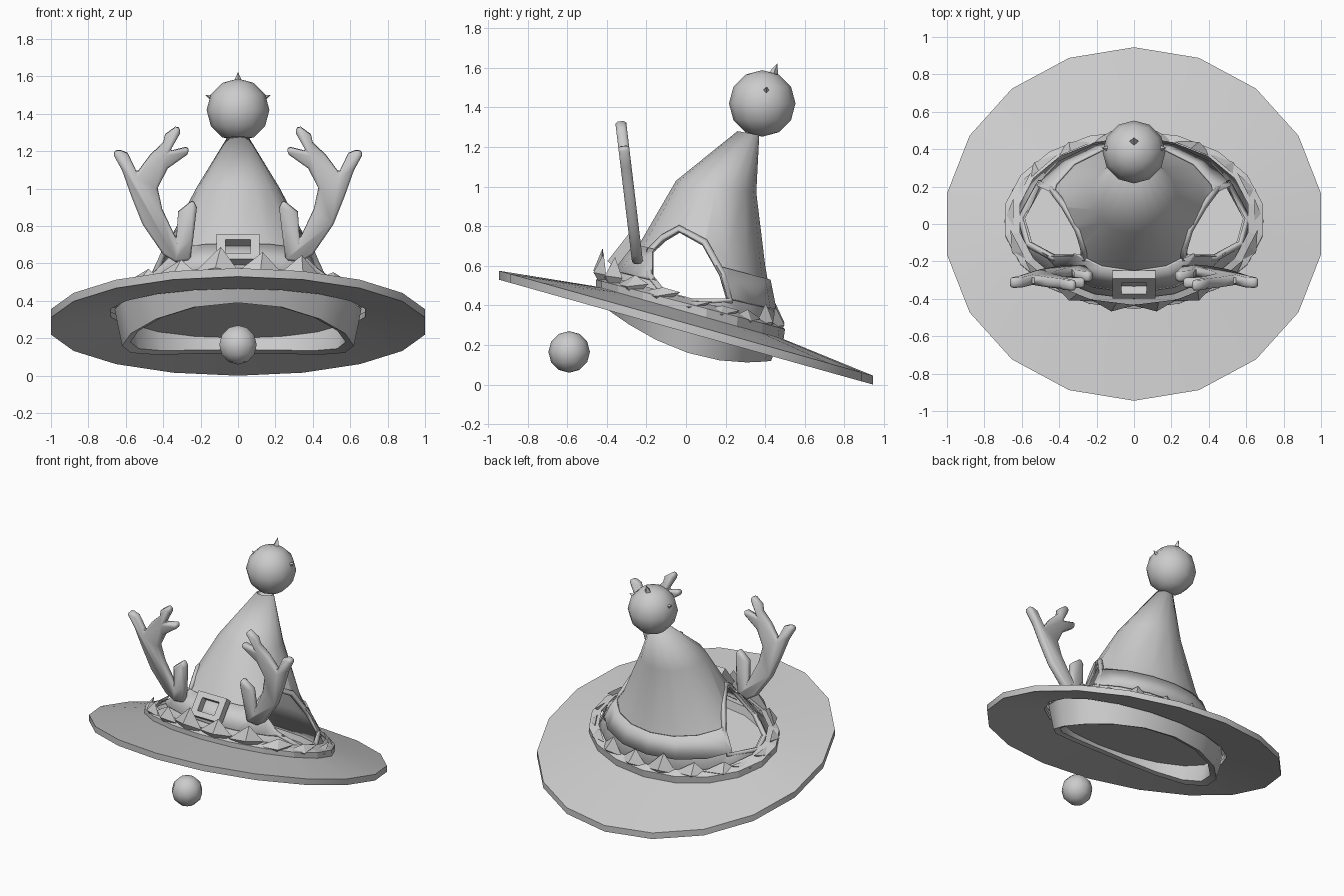
import bpy, bmesh
from math import sin, cos, pi, radians
from mathutils import Vector

if "Cube" in bpy.data.objects:
    bpy.data.objects.remove(bpy.data.objects["Cube"])


def finish(name, bm, smooth=35, recalc=True):
    if recalc:
        bmesh.ops.recalc_face_normals(bm, faces=bm.faces)
    me = bpy.data.meshes.new(name)
    bm.to_mesh(me)
    bm.free()
    ob = bpy.data.objects.new(name, me)
    bpy.context.collection.objects.link(ob)
    activate(ob)
    if smooth:
        bpy.ops.object.shade_smooth_by_angle(angle=radians(smooth))
    return ob


def activate(ob):
    bpy.ops.object.select_all(action='DESELECT')
    bpy.context.view_layer.objects.active = ob
    ob.select_set(True)


def oval(front, back, rx, n=16, dip=0.0):
    """Tilted oval through a front and a back (y, z) point."""
    yc, ry = (front[0] + back[0]) / 2, (back[0] - front[0]) / 2
    zc, rz = (front[1] + back[1]) / 2, (front[1] - back[1]) / 2
    ang = [2 * pi * i / n for i in range(n)]
    return [Vector((rx * sin(a), yc - ry * cos(a), zc + rz * cos(a) - dip * sin(a) ** 2)) for a in ang]


def loft(name, rings, closed=False, smooth=35):
    bm = bmesh.new()
    vs = [[bm.verts.new(p) for p in r] for r in rings]
    n = len(vs[0])
    for k in range(len(vs) if closed else len(vs) - 1):
        a, b = vs[k], vs[(k + 1) % len(vs)]
        for i in range(n):
            j = (i + 1) % n
            bm.faces.new((a[i], a[j], b[j], b[i]))
    return finish(name, bm, smooth)


def apply_mod(ob, kind, **kw):
    m = ob.modifiers.new(kind.title(), kind)
    for k, v in kw.items():
        setattr(m, k, v)
    activate(ob)
    bpy.ops.object.modifier_apply(modifier=m.name)


# Tilted brim, rising slightly towards the head opening
loft("brim", [oval((-.945, .575), (.945, .045), 1.015, 18),
              oval((-.45, .495), (.48, .235), .69, 18),
              oval((-.45, .465), (.48, .205), .69, 18),
              oval((-.945, .53), (.945, 0), 1.015, 18)], closed=True)

# Bent conical crown
crown = loft("crown", [oval((-.45, .49), (.48, .22), .65),
                       oval((-.33, .60), (.43, .43), .53),
                       oval((-.23, .72), (.40, .60), .40),
                       oval((-.05, 1.03), (.355, .97), .225),
                       oval((.26, 1.28), (.37, 1.26), .06)], smooth=50)

# Rims around the two ear openings, laid on the crown surface
hole = [(-.17, .55), (-.17, .67), (-.11, .73), (-.03, .775), (.09, .71),
        (.175, .56), (.21, .43), (.03, .425), (-.10, .46)]
bpy.context.view_layer.update()
for side, label in ((1, "right"), (-1, "left")):
    cu = bpy.data.curves.new("ear_rim_" + label, 'CURVE')
    cu.dimensions = '3D'
    cu.bevel_depth, cu.bevel_resolution = .02, 0
    sp = cu.splines.new('POLY')
    sp.points.add(len(hole) - 1)
    sp.use_cyclic_u = True
    for p, (y, z) in zip(sp.points, hole):
        y, z = .02 + (y - .02) * 1.06, .59 + (z - .59) * 1.06
        hit, loc, _, _ = crown.ray_cast(Vector((side * 2, y, z)), Vector((-side, 0, 0)))
        p.co = (loc.x if hit else side * .5, y, z, 1)
    bpy.context.collection.objects.link(bpy.data.objects.new("ear_rim_" + label, cu))

# Hat belt
belt = loft("belt", [oval((-.37, .58), (.457, .38), .57),
                     oval((-.258, .71), (.427, .53), .455)])

# Cut the ear openings through crown and belt
bm = bmesh.new()
face = bm.faces.new([bm.verts.new((-1, y, z)) for y, z in hole])
ext = bmesh.ops.extrude_face_region(bm, geom=[face])
bmesh.ops.translate(bm, vec=(2, 0, 0), verts=[v for v in ext["geom"] if isinstance(v, bmesh.types.BMVert)])
bm.faces.new([v for v in face.verts]) if not face.is_valid else None
cutter = finish("ear_cutter", bm, 0)
cutter.hide_render = True
for ob in (crown, belt):
    apply_mod(ob, 'SOLIDIFY', thickness=.012, offset=-1)
    apply_mod(ob, 'BOOLEAN', object=cutter, operation='DIFFERENCE', solver='EXACT')
bpy.data.objects.remove(cutter)

# Head band inside the opening, sagging below the brim
loft("head_band", [oval((-.44, .48), (.47, .23), .66),
                   oval((-.41, .39), (.43, .12), .62, dip=.095),
                   oval((-.37, .39), (.39, .14), .575, dip=.085),
                   oval((-.40, .48), (.43, .24), .61)], closed=True)

# Downward-facing lining closing the head opening
bm = bmesh.new()
bm.faces.new([bm.verts.new(p) for p in reversed(oval((-.40, .43), (.42, .20), .60))])
bm.normal_update()
for f in bm.faces:
    if f.normal.z > 0:
        f.normal_flip()
finish("lining", bm, 0, recalc=False)

# Buckle frame
def rect(w, h, y):
    return [Vector((x * w, y, z * h)) for x, z in ((-1, -1), (1, -1), (1, 1), (-1, 1))]

buckle = loft("buckle", [rect(.115, .085, -.025), rect(.115, .085, .03),
                         rect(.068, .047, .03), rect(.068, .047, -.025)], closed=True, smooth=0)
buckle.location = (0, -.325, .675)
buckle.rotation_euler.x = radians(-38)

# Wreath: low ring with broad pointed leaves standing on it
loft("wreath_ring", [oval((-.455, .48), (.49, .21), .70, 18),
                     oval((-.455, .53), (.50, .28), .70, 18),
                     oval((-.40, .55), (.46, .31), .62, 18)], smooth=0)
bm = bmesh.new()
n = 18
for i in range(n):
    a = 2 * pi * (i + .5) / n
    out = Vector((sin(a), -cos(a), 0))
    tan = Vector((cos(a) * .66, sin(a) * .47, 0)).normalized()
    base = Vector((.645 * sin(a), .015 - .44 * cos(a), .37 + .135 * cos(a)))
    h = (.06 + .13 * cos(a) ** 2) * (1 if i % 2 else .85)
    up = Vector((0, 0, 1))
    pts = [base - tan * .12 + up * .05, base + up * h + tan * .02, base + tan * .12 + up * .05, base - up * .02]
    q = [bm.verts.new(p) for p in pts]
    ridge = bm.verts.new(base + out * .05 + up * h * .4)
    bm.faces.new(q)
    for k in range(4):
        bm.faces.new((q[k], q[(k + 1) % 4], ridge))
finish("wreath_leaves", bm, 0)

# Flat branching antlers, leaning forward
outline = [(.40, .65), (.51, .81), (.57, .96), (.62, 1.10), (.67, 1.19), (.64, 1.21), (.59, 1.19),
           (.54, 1.085), (.47, 1.18), (.40, 1.246), (.39, 1.29), (.325, 1.337), (.305, 1.305),
           (.365, 1.20), (.267, 1.225), (.262, 1.19), (.375, 1.11), (.43, 1.005), (.405, .89),
           (.33, .73), (.32, .877), (.24, .94), (.22, .90), (.24, .73), (.255, .62), (.335, .61)]
for side, label in ((1, "right"), (-1, "left")):
    bm = bmesh.new()
    bm.faces.new([bm.verts.new((side * x, -.245 - .12 * (z - .62), z)) for x, z in outline])
    antler = finish("antler_" + label, bm, 0)
    apply_mod(antler, 'SOLIDIFY', thickness=.055, offset=0)
    apply_mod(antler, 'BEVEL', width=.012, segments=1, limit_method='ANGLE', angle_limit=radians(50))
    bpy.ops.object.shade_smooth_by_angle(angle=radians(50))


# Pompom and nose
def ball(name, loc, r, seg, rings):
    bpy.ops.mesh.primitive_uv_sphere_add(segments=seg, ring_count=rings, radius=r, location=loc)
    bpy.context.object.name = name
    bpy.ops.object.shade_smooth_by_angle(angle=radians(60))

pom = Vector((0, .385, 1.42))
ball("pompom", pom, .168, 12, 6)
ball("nose", (0, -.59, .165), .105, 10, 6)

# Small spikes on the pompom
for i, d in enumerate(((0, .38, 1), (.9, .12, .42), (-.9, .12, .42))):
    d = Vector(d).normalized()
    bpy.ops.mesh.primitive_cone_add(vertices=4, radius1=.033, depth=.08, location=pom + d * (.178 if i == 0 else .155),
                                    rotation=d.to_track_quat('Z', 'Y').to_euler())
    bpy.context.object.name = "pompom_spike_%d" % (i + 1)
